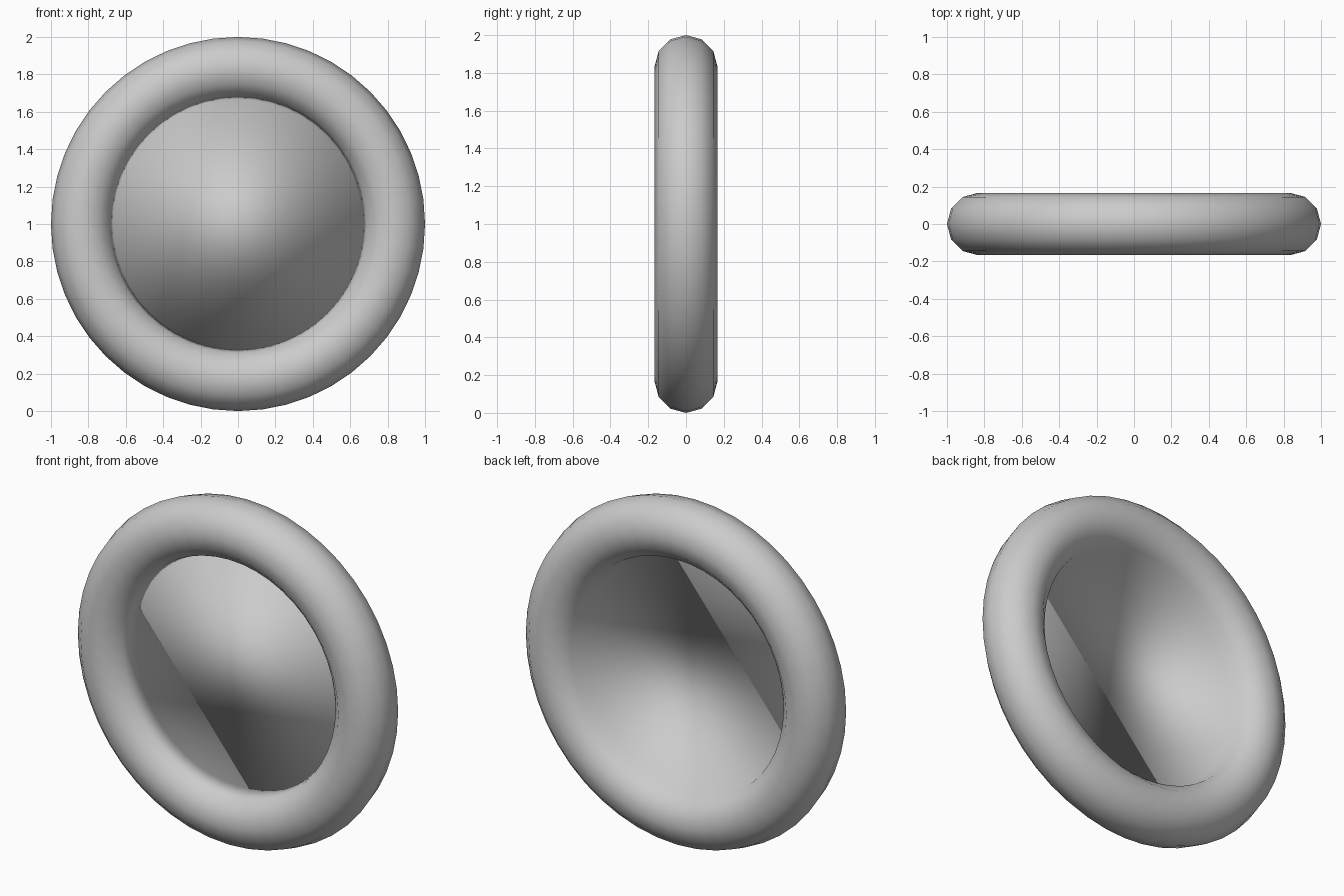
import bpy, bmesh, math

if "Cube" in bpy.data.objects:
    bpy.data.objects.remove(bpy.data.objects["Cube"])

MAJOR, MINOR, SEG = 5 / 6, 1 / 6, 48

# Round frame ring, standing upright
bpy.ops.mesh.primitive_torus_add(
    major_radius=MAJOR, minor_radius=MINOR, major_segments=SEG, minor_segments=12,
    location=(0, 0, 1), rotation=(math.pi / 2, 0, 0))
ring = bpy.context.object
ring.name = "ring_frame"
bpy.ops.object.shade_smooth()

# Flat panel filling the opening, sharing the inner rim of the ring
bm = bmesh.new()
bm.from_mesh(ring.data)
rim = [v for v in bm.verts if v.co.xy.length < MAJOR - MINOR + 0.001]
rim.sort(key=lambda v: -math.atan2(v.co.y, v.co.x))
face = bm.faces.new(rim)
face.smooth = True
bm.to_mesh(ring.data)
bm.free()
